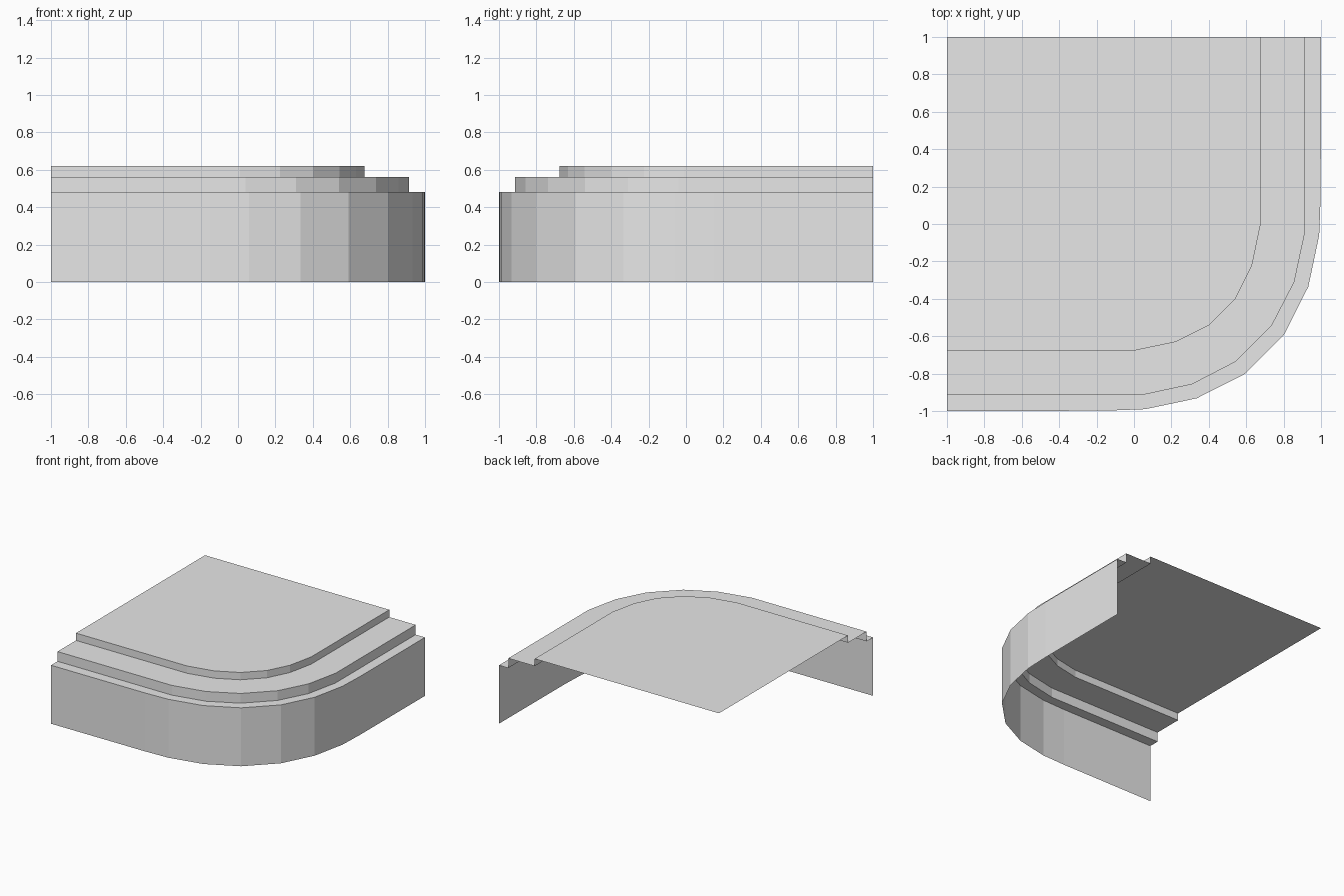
import bpy
import bmesh

cube = bpy.data.objects.get("Cube")
if cube:
    bpy.data.objects.remove(cube, do_unlink=True)

grey = bpy.data.materials.new("plain grey")
grey.use_nodes = True
colour = (0.8, 0.8, 0.8, 1)
grey.diffuse_color = colour
grey.node_tree.nodes["Principled BSDF"].inputs["Base Color"].default_value = colour


def outline(half):
    """Mirror half a rounded corner across its diagonal."""
    return half + [(-y, -x) for x, y in reversed(half)]


def ring(bm, points, z):
    return [bm.verts.new((x, y, z)) for x, y in points]


def bridge(bm, low, high):
    for i in range(len(low) - 1):
        bm.faces.new((low[i], low[i + 1], high[i + 1], high[i]))


def tier(name, points, bottom, top, inner=None):
    """An open curved wall with a ledge, or a full deck when inner is None."""
    bm = bmesh.new()
    low, high = ring(bm, points, bottom), ring(bm, points, top)
    bridge(bm, low, high)
    if inner:
        bridge(bm, high, ring(bm, inner, top))
    else:
        bm.faces.new(high + [bm.verts.new((-1, 1, top))])
    mesh = bpy.data.meshes.new(name)
    bm.to_mesh(mesh)
    bm.free()
    mesh.materials.append(grey)
    bpy.context.collection.objects.link(bpy.data.objects.new(name, mesh))


# Half outlines from the left end to the corner diagonal
outer = outline([(-1, -1), (-0.15, -0.998), (0.06, -0.99), (0.335, -0.932), (0.59, -0.803)])
middle = outline([(-1, -0.915), (-0.15, -0.915), (0.04, -0.915), (0.31, -0.857), (0.54, -0.738)])
upper = outline([(-1, -0.675), (-0.15, -0.675), (0.01, -0.675), (0.225, -0.63), (0.4, -0.542)])

# Three stepped tiers, open at the back, left and underside
tier("base_wall", outer, 0, 0.48, middle)
tier("middle_step", middle, 0.48, 0.56, upper)
tier("top_deck", upper, 0.56, 0.62)
